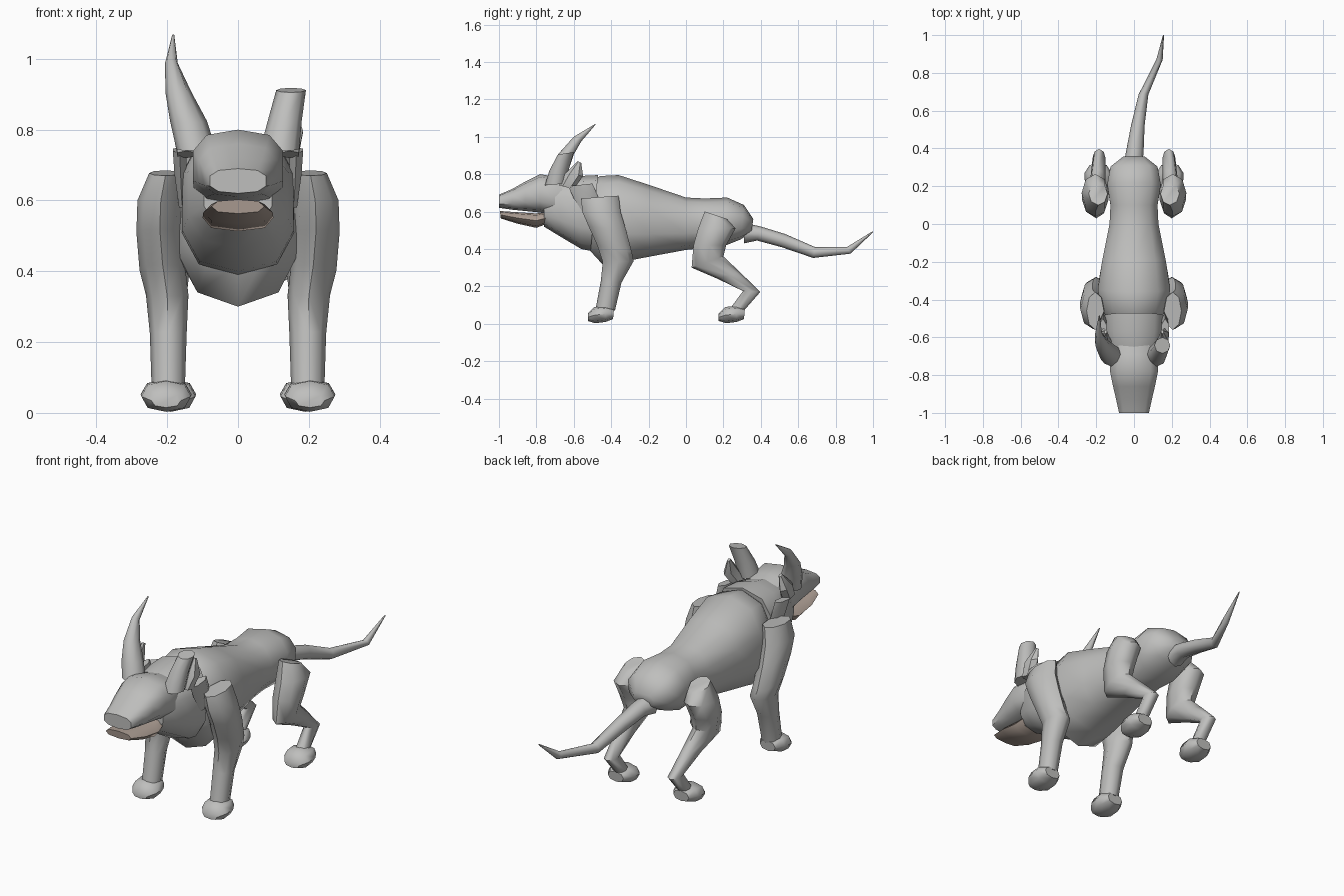
import bpy
import bmesh
import math


def material(name, rgb):
    m = bpy.data.materials.new(name)
    m.diffuse_color = (*rgb, 1)
    return m


GREY = material("stone grey hide", (0.52, 0.52, 0.51))
BROWN = material("brown grey jaw", (0.44, 0.36, 0.31))


def power(v, p):
    return math.copysign(abs(v) ** p, v) if abs(v) > 1e-6 else 0.0


def loft(name, rings, mat=GREY, sides=8, p=1.0, side=1, dy=0.0, smooth=52):
    """Skin rings given as (centre x, half width, y and z of one edge, y and z of the other)."""
    bm = bmesh.new()
    loops = []
    for x, w, ya, za, yb, zb in rings:
        loop = []
        for i in range(sides):
            a = 2 * math.pi * i / sides
            c, s = power(math.cos(a), p), power(math.sin(a), p)
            loop.append(bm.verts.new((side * (x + w * s),
                                      (ya + yb) / 2 + c * (ya - yb) / 2 + dy,
                                      (za + zb) / 2 + c * (za - zb) / 2)))
        loops.append(loop)
    for a, b in zip(loops, loops[1:]):
        for i in range(sides):
            j = (i + 1) % sides
            bm.faces.new((a[i], a[j], b[j], b[i]))
    bm.faces.new(loops[0])
    bm.faces.new(loops[-1])
    bmesh.ops.recalc_face_normals(bm, faces=bm.faces)
    mesh = bpy.data.meshes.new(name)
    bm.to_mesh(mesh)
    bm.free()
    mesh.materials.append(mat)
    ob = bpy.data.objects.new(name, mesh)
    bpy.context.collection.objects.link(ob)
    bpy.ops.object.select_all(action='DESELECT')
    ob.select_set(True)
    bpy.context.view_layer.objects.active = ob
    bpy.ops.object.shade_smooth_by_angle(angle=math.radians(smooth))
    return ob


# Torso from chest to rump
loft("torso", [
    (0, .12, -.53, .74, -.54, .42),
    (0, .18, -.46, .79, -.43, .30),
    (0, .20, -.36, .795, -.32, .335),
    (0, .175, -.19, .74, -.19, .36),
    (0, .135, .00, .675, .00, .395),
    (0, .13, .10, .67, .10, .405),
    (0, .148, .22, .675, .19, .41),
    (0, .13, .31, .635, .29, .45),
    (0, .06, .36, .56, .35, .49)], sides=10, p=.85)

# Thick neck with a raised rear collar
loft("neck", [
    (0, .10, -.76, .74, -.76, .52),
    (0, .145, -.67, .77, -.67, .465),
    (0, .163, -.57, .79, -.56, .40),
    (0, .165, -.47, .795, -.51, .39)], sides=10, p=.75)

# Head and lower jaw
loft("head", [
    (0, .082, -1.0, .69, -1.0, .62),
    (0, .098, -.93, .72, -.93, .61),
    (0, .115, -.86, .76, -.86, .603),
    (0, .132, -.78, .80, -.78, .595),
    (0, .13, -.69, .785, -.68, .57),
    (0, .11, -.60, .76, -.60, .56)], sides=10, p=.75)
loft("lower_jaw", [
    (0, .075, -.995, .603, -.99, .563),
    (0, .098, -.91, .597, -.90, .535),
    (0, .10, -.80, .59, -.80, .513),
    (0, .085, -.73, .60, -.73, .54)], BROWN, p=.8)

# One whole curved horn and one broken horn
loft("whole_horn", [
    (-.118, .056, -.755, .74, -.64, .75),
    (-.14, .052, -.73, .82, -.625, .83),
    (-.168, .037, -.685, .905, -.60, .905),
    (-.188, .018, -.60, 1.0, -.56, .975),
    (-.183, .003, -.485, 1.069, -.483, 1.065)])
loft("broken_horn", [
    (.118, .055, -.755, .74, -.64, .75),
    (.132, .048, -.73, .82, -.625, .83),
    (.15, .042, -.685, .905, -.60, .918)])

# Tail with a raised, sideways tip
loft("tail", [
    (-.005, .05, .31, .54, .31, .43),
    (.005, .046, .40, .52, .38, .445),
    (.02, .036, .53, .48, .51, .41),
    (.05, .026, .69, .41, .68, .352),
    (.135, .017, .86, .41, .88, .375),
    (.156, .003, .998, .495, 1.0, .489)])

for s, label in ((1, "right"), (-1, "left")):
    # Ears and the flaps beside the neck
    loft(label + "_ear", [
        (.145, .03, -.68, .74, -.60, .72),
        (.162, .025, -.65, .80, -.55, .79),
        (.15, .008, -.58, .87, -.56, .86)], sides=6, side=s, smooth=35)
    loft(label + "_neck_flap", [
        (.165, .022, -.63, .735, -.50, .75),
        (.162, .02, -.60, .67, -.47, .68),
        (.158, .01, -.54, .58, -.51, .58)], sides=6, side=s, smooth=35)

    # Front leg from shoulder to ankle
    loft(label + "_front_leg", [
        (.205, .046, -.56, .67, -.36, .685),
        (.218, .066, -.555, .60, -.35, .60),
        (.221, .066, -.52, .52, -.32, .50),
        (.213, .065, -.475, .42, -.29, .385),
        (.20, .06, -.445, .33, -.28, .335),
        (.197, .052, -.455, .23, -.345, .22),
        (.197, .047, -.485, .07, -.38, .07)], side=s)

    # Hind leg bent at knee and hock
    loft(label + "_hind_leg", [
        (.19, .05, .10, .60, .22, .56),
        (.205, .072, .065, .51, .265, .51),
        (.205, .07, .04, .42, .215, .42),
        (.20, .055, .03, .30, .20, .36),
        (.192, .04, .17, .24, .29, .275),
        (.185, .034, .305, .175, .397, .17),
        (.185, .034, .235, .08, .305, .065)], side=s)

    # Rounded feet
    for part, x, dy in (("front", .203, 0), ("hind", .19, .70)):
        loft(f"{label}_{part}_foot", [
            (x, .042, -.525, .055, -.525, .015),
            (x, .07, -.49, .09, -.485, .003),
            (x, .072, -.43, .095, -.43, .01),
            (x, .045, -.385, .08, -.39, .025)], p=.85, side=s, dy=dy)
